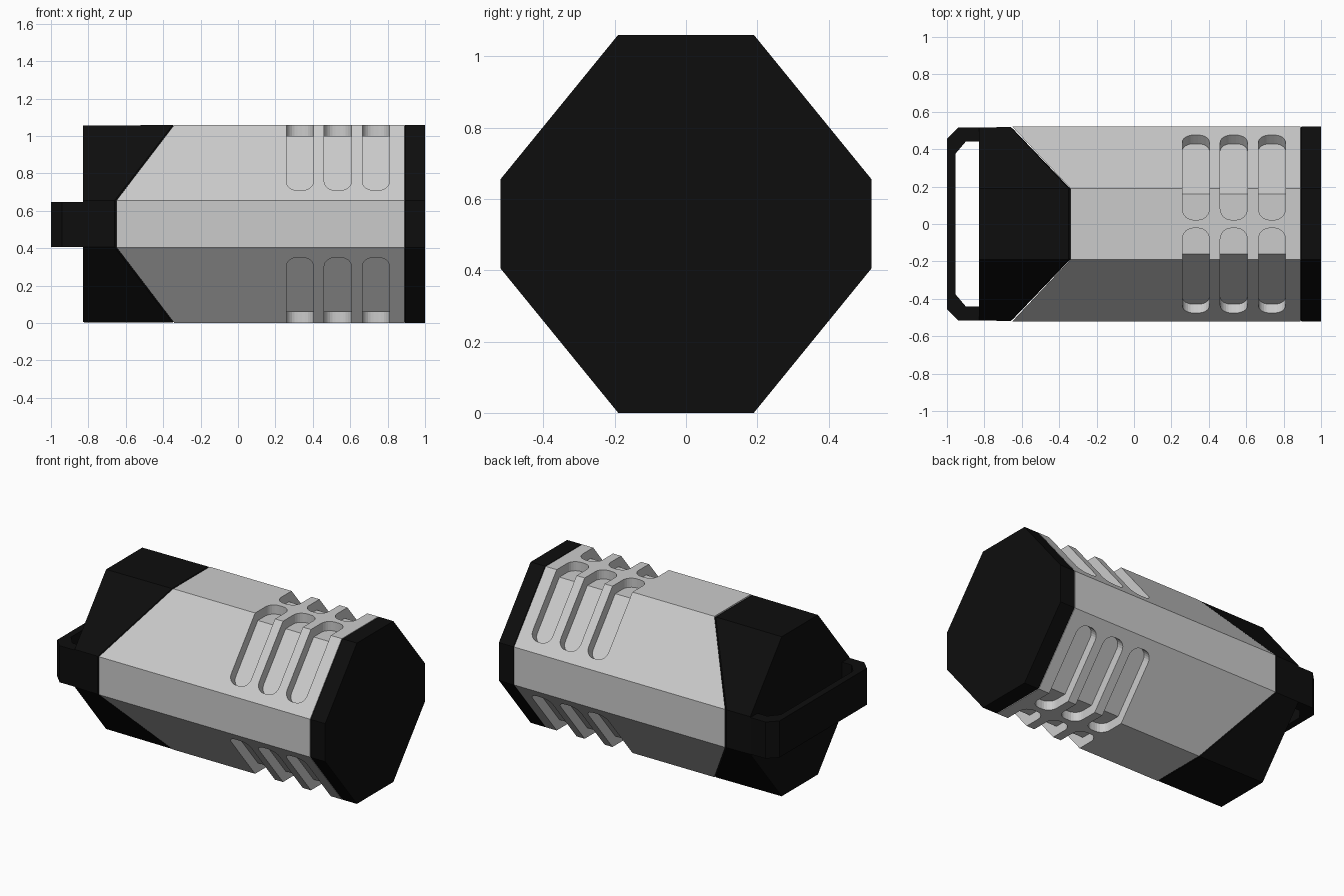
import bpy, bmesh, math
from mathutils import Vector

if "Cube" in bpy.data.objects:
    bpy.data.objects.remove(bpy.data.objects["Cube"])

CZ = 0.53
# octagon section (y, z from centre); True marks corners on top/bottom faces
OCT = [(0.19, 0.53, True), (0.52, 0.125, False), (0.52, -0.125, False), (0.19, -0.53, True),
       (-0.19, -0.53, True), (-0.52, -0.125, False), (-0.52, 0.125, False), (-0.19, 0.53, True)]

black = bpy.data.materials.new("black")
black.diffuse_color = (0.004, 0.004, 0.004, 1)
black.use_nodes = True
black.node_tree.nodes["Principled BSDF"].inputs["Base Color"].default_value = black.diffuse_color


def finish(name, bm, mat=None):
    bmesh.ops.recalc_face_normals(bm, faces=bm.faces)
    me = bpy.data.meshes.new(name)
    bm.to_mesh(me)
    bm.free()
    ob = bpy.data.objects.new(name, me)
    bpy.context.collection.objects.link(ob)
    if mat:
        me.materials.append(mat)
    return ob


def octagon_part(name, rings, mat=None):
    """Loft octagon rings given as (scale, x of side corners, x of top/bottom corners)."""
    bm = bmesh.new()
    loops = [[bm.verts.new((xt if t else xs, y * s, CZ + z * s)) for y, z, t in OCT]
             for s, xs, xt in rings]
    for a, b in zip(loops, loops[1:]):
        for i in range(8):
            j = (i + 1) % 8
            bm.faces.new((a[i], a[j], b[j], b[i]))
    for l in (loops[0], loops[-1]):
        for ids in ((0, 1, 2, 3), (0, 3, 4, 7), (4, 5, 6, 7)):
            bm.faces.new([l[i] for i in ids])
    return finish(name, bm, mat)


# main shell and the two black ends
body = octagon_part("body", [(1, -0.65, -0.34), (1, 0.89, 0.89)])
octagon_part("front_cap", [(0.98, 0.885, 0.885), (1, 0.895, 0.895), (1, 1, 1)], black)
octagon_part("rear_cap", [(0.992, -0.83, -0.83), (0.997, -0.66, -0.35), (0.98, -0.648, -0.338)], black)

# carry handle: chamfered U extruded upward
bm = bmesh.new()
outer = [(-0.81, 0.515), (-0.94, 0.515), (-1, 0.455)]
inner = [(-0.81, 0.44), (-0.90, 0.44), (-0.955, 0.375)]
outer += [(x, -y) for x, y in reversed(outer)]
inner += [(x, -y) for x, y in reversed(inner)]
sections = [[bm.verts.new((x, y, z)) for (x, y), z in
             ((o, 0.407), (o, 0.648), (i, 0.648), (i, 0.407))] for o, i in zip(outer, inner)]
for a, b in zip(sections, sections[1:]):
    for i in range(4):
        j = (i + 1) % 4
        bm.faces.new((a[i], a[j], b[j], b[i]))
bm.faces.new(sections[0])
bm.faces.new(sections[-1])
finish("handle", bm, black)

# grip slots: rounded outline folded over the octagon corner
CORNER = Vector((0.19, 0.53))
SLOPE = Vector((0.33, -0.405)).normalized()
NORMAL = Vector((-SLOPE.y, SLOPE.x))
MITER = Vector(((1 - NORMAL.y) / NORMAL.x, 1))


def fold(s, h):
    """Point at distance s past the corner and height h above the surface."""
    if s < 0:
        return CORNER + Vector((s, h))
    if s > 0:
        return CORNER + SLOPE * s + NORMAL * h
    return CORNER + MITER * h


def half_outline(x0, x1, end, r=0.06, n=6):
    sg = math.copysign(1, end)
    pts = [(x0, 0.0)]
    for cx, start in ((x0 + r, math.pi), (x1 - r, math.pi / 2)):
        for k in range(n + 1):
            a = start - k * math.pi / 2 / n
            pts.append((cx + r * math.cos(a), end - sg * r + sg * r * math.sin(a)))
    return pts + [(x1, 0.0)]


bm = bmesh.new()
for x0 in (0.258, 0.461, 0.665):
    for fy in (1, -1):
        for fz in (1, -1):
            for end in (-0.168, 0.452):
                pts = half_outline(x0, x0 + 0.145, end)
                lay = []
                for h in (-0.06, 0.03):
                    yz = [fold(s, h) for _, s in pts]
                    lay.append([bm.verts.new((p[0], fy * q.x, CZ + fz * q.y))
                                for p, q in zip(pts, yz)])
                lo, hi = lay
                bm.faces.new(lo)
                bm.faces.new(hi)
                for i in range(len(pts) - 1):
                    bm.faces.new((lo[i], lo[i + 1], hi[i + 1], hi[i]))
bmesh.ops.remove_doubles(bm, verts=bm.verts, dist=1e-5)
cutter = finish("slot_cutter", bm)
cutter.hide_render = True
cutter.hide_set(True)

cut = body.modifiers.new("slots", 'BOOLEAN')
cut.operation = 'DIFFERENCE'
cut.solver = 'EXACT'
cut.object = cutter
